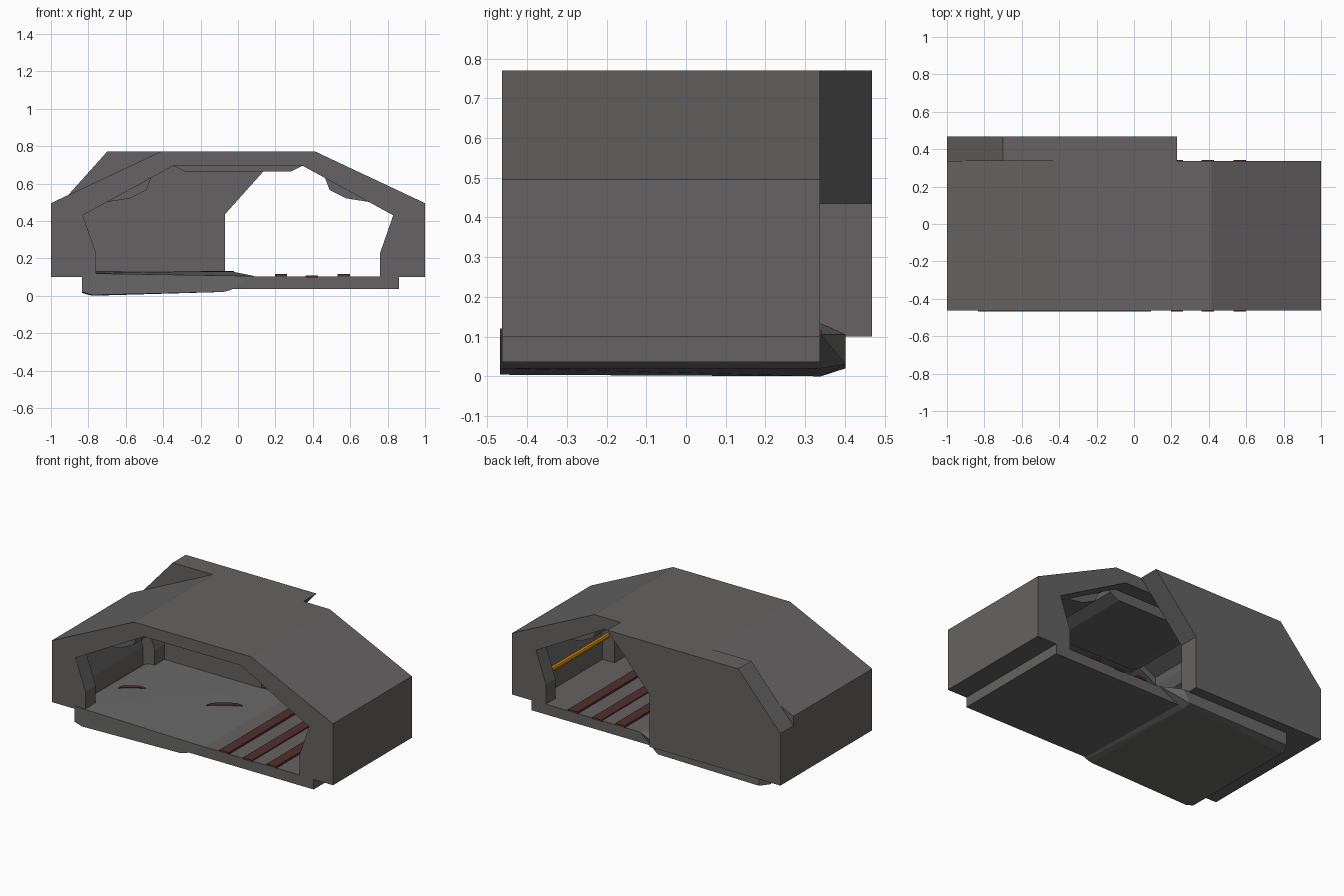
import bpy, bmesh, math
from mathutils import Vector

if "Cube" in bpy.data.objects:
    bpy.data.objects.remove(bpy.data.objects["Cube"])


def material(name, rgb):
    m = bpy.data.materials.new(name)
    m.diffuse_color = (*rgb, 1)
    m.use_nodes = True
    m.node_tree.nodes["Principled BSDF"].inputs["Base Color"].default_value = m.diffuse_color
    return m


GREY = material("concrete grey", (0.128, 0.124, 0.122))
PALE = material("platform grey", (0.14, 0.137, 0.135))
RED = material("dark red", (0.085, 0.028, 0.028))
ORANGE = material("orange", (0.60, 0.24, 0.0))


def finish(name, bm, mat):
    bmesh.ops.recalc_face_normals(bm, faces=bm.faces[:])
    me = bpy.data.meshes.new(name)
    bm.to_mesh(me)
    bm.free()
    me.materials.append(mat)
    ob = bpy.data.objects.new(name, me)
    bpy.context.collection.objects.link(ob)
    return ob


def prism(name, profile, y0, y1, mat):
    """Extrude an (x, z) profile along y."""
    bm = bmesh.new()
    face = bm.faces.new([bm.verts.new((x, y0, z)) for x, z in profile])
    ext = bmesh.ops.extrude_face_region(bm, geom=[face])["geom"]
    moved = [v for v in ext if isinstance(v, bmesh.types.BMVert)]
    bmesh.ops.translate(bm, verts=moved, vec=(0, y1 - y0, 0))
    return finish(name, bm, mat)


def box(name, x0, x1, y0, y1, z0, z1, mat):
    return prism(name, [(x0, z0), (x1, z0), (x1, z1), (x0, z1)], y0, y1, mat)


def mirrored(half):
    """Complete a right-hand half profile, running up then down."""
    return half + [(-x, z) for x, z in reversed(half)]


def arch(name, inner, y0, y1):
    outer = mirrored([(1, 0.10), (1, 0.495), (0.415, 0.77)])
    prism(name, outer + mirrored(inner)[::-1], y0, y1, GREY)


# Shell: a thin-walled middle between two deeper end frames
FRAME = [(0.76, 0.10), (0.76, 0.23), (0.83, 0.43), (0.345, 0.695)]
HOLLOW = [(0.845, 0.10), (0.845, 0.23), (0.90, 0.45), (0.36, 0.73)]
arch("front_frame", FRAME, -0.463, -0.36)
arch("middle_shell", HOLLOW, -0.36, 0.24)
arch("back_frame", FRAME, 0.24, 0.337)

# Slanted rear wall closing the left half of the back
prism("rear_wall", [(-1, 0.10), (-1, 0.435), (-0.70, 0.77), (0.23, 0.77),
                    (-0.07, 0.435), (-0.07, 0.10)], 0.337, 0.469, GREY)

# Floor slab
box("floor", -0.82, 0.862, -0.463, 0.337, 0.036, 0.102, GREY)

# Raised platform on the left, tapering at its back edge
sections = {
    -0.469: [(-0.835, 0.12), (-0.835, 0.02), (-0.78, 0.004), (-0.08, 0.02),
             (-0.04, 0.03), (0.09, 0.105)],
    0.34: [(-0.78, 0.133), (-0.835, 0.118), (-0.835, 0.015), (-0.78, 0.0),
           (-0.08, 0.02), (0.09, 0.105), (-0.05, 0.133)],
    0.402: [(-0.80, 0.11), (-0.80, 0.02), (-0.08, 0.03), (-0.03, 0.105)],
}
bm = bmesh.new()
for y, pts in sections.items():
    for x, z in pts:
        bm.verts.new((x, y, z))
bmesh.ops.convex_hull(bm, input=bm.verts[:])
bmesh.ops.dissolve_limit(bm, angle_limit=0.01, verts=bm.verts[:], edges=bm.edges[:])
finish("platform", bm, PALE)

# Ceiling panel and side ducts under the roof
prism("ceiling_panel", [(-0.345, 0.73), (-0.345, 0.695), (-0.28, 0.663),
                        (0.28, 0.663), (0.345, 0.695), (0.345, 0.73)],
      -0.36, 0.20, GREY)
for side, s in (("left", -1), ("right", 1)):
    duct = [(0.46, 0.675), (0.465, 0.63), (0.49, 0.565), (0.58, 0.52),
            (0.71, 0.50), (0.80, 0.50)]
    prism(side + "_duct", [(s * x, z) for x, z in duct], -0.36, 0.24, GREY)

# Red floor strips
for i, (x, z) in enumerate([(0.23, 0.115), (0.395, 0.109), (0.565, 0.115)]):
    box(f"floor_strip_{i + 1}", x - 0.033, x + 0.033, -0.468, 0.342,
        z - 0.013, z, RED)


# Red curved marks on the platform
def mark(name, x, y, length, z):
    bm = bmesh.new()
    n, turn = 8, math.radians(33)
    rim = []
    for side in (1, -0.25):
        for k in range(n):
            t = math.pi * k / n
            u = math.cos(t) * length * (1 if side > 0 else -1)
            v = math.sin(t) * 0.045 * side
            if side < 0:
                v = math.sin(t) * 0.008
            rim.append(bm.verts.new((x + u * math.cos(turn) - v * math.sin(turn),
                                     y + u * math.sin(turn) + v * math.cos(turn), z)))
    face = bm.faces.new(rim)
    ext = bmesh.ops.extrude_face_region(bm, geom=[face])["geom"]
    bmesh.ops.translate(bm, vec=(0, 0, 0.004),
                        verts=[g for g in ext if isinstance(g, bmesh.types.BMVert)])
    finish(name, bm, RED)


mark("left_mark", -0.69, -0.09, 0.08, 0.126)
mark("middle_mark", -0.11, 0.02, 0.105, 0.127)

# Orange rail on the right inner wall
rail = [(0.81 + 0.017 * math.cos(a * math.pi / 4), 0.265 + 0.017 * math.sin(a * math.pi / 4))
        for a in range(8)]
prism("wall_rail", rail, -0.36, 0.24, ORANGE)
